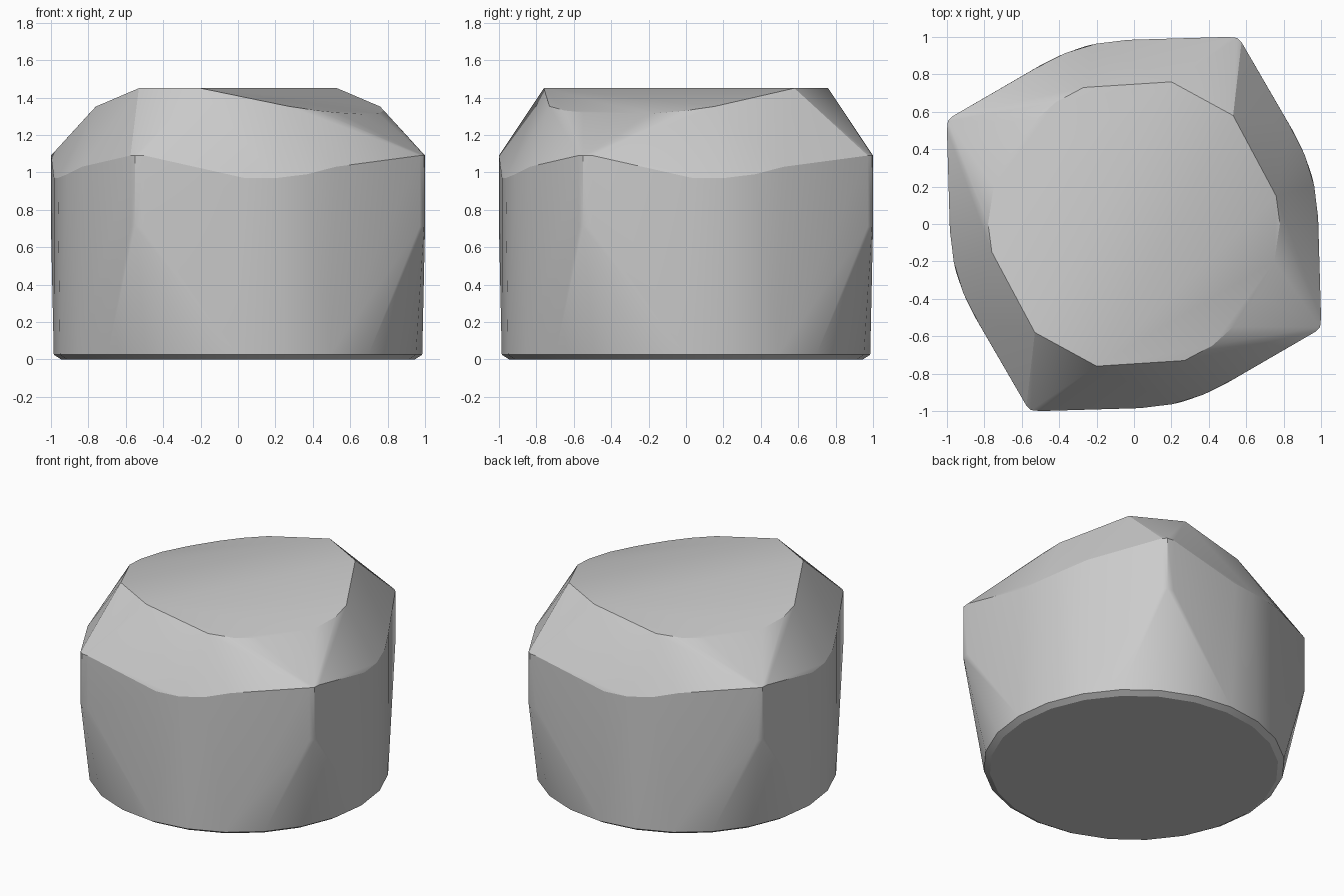
import bpy, bmesh
from math import sin, cos, radians, hypot

cube = bpy.data.objects.get("Cube")
if cube:
    bpy.data.objects.remove(cube)

stone_grey = bpy.data.materials.new("stone grey")
stone_grey.use_nodes = True
colour = (0.6, 0.6, 0.6, 1)
stone_grey.diffuse_color = colour
stone_grey.node_tree.nodes["Principled BSDF"].inputs["Base Color"].default_value = colour

TOP, RADIUS = 1.45, 0.985


def roof_height(x, y):
    """Flat crest strip that slopes gently down beyond its edge."""
    across = ((x + 0.2) * 1.33 - (y + 0.75) * 0.73) / hypot(1.33, 0.73)
    return TOP - 0.24 * max(0, across)


def quarter_turns(x, y, z):
    return [(x, y, z), (-y, x, z), (-x, -y, z), (y, -x, z)]


def half_turns(x, y, z):
    return [(x, y, z), (-x, -y, z)]


def on_circle(r, angle, z):
    a = radians(angle)
    return r * cos(a), r * sin(a), z


points = []

# Round foot with a narrow chamfer
for i in range(24):
    points.append(on_circle(0.945, i * 15, 0))
    points.append(on_circle(RADIUS, i * 15, 0.025))

# Four upright corners with small rounded edges
for x, y in ((-0.575, -0.972), (-0.55, -0.995), (-0.5, -1)):
    for z in (0.71, 1.09):
        points += quarter_turns(x, y, z)

# Curved wall shoulders between the corners
for angle, z in ((-88, 0.97), (-78, 0.97), (-68, 0.99), (-58, 1.03)):
    points += quarter_turns(*on_circle(RADIUS, angle, z))

# Crest strip and curved roof rim
rim = ((0.53, 0.58), (0.2, 0.76), (0.76, 0.15), (0.78, 0), (0.75, -0.2),
       (0.66, -0.38), (0.53, -0.55), (0.42, -0.65), (0.27, -0.73))
for x, y in rim:
    points += half_turns(x, y, roof_height(x, y) if y < 0.5 else TOP)

# Wrap the points in one solid block
bm = bmesh.new()
for p in points:
    bm.verts.new(p)
hull = bmesh.ops.convex_hull(bm, input=bm.verts)
loose = {v for v in hull["geom_interior"] + hull["geom_unused"]
         if isinstance(v, bmesh.types.BMVert)}
bmesh.ops.delete(bm, geom=list(loose), context='VERTS')
bmesh.ops.dissolve_limit(bm, angle_limit=radians(1), verts=bm.verts, edges=bm.edges)
bmesh.ops.recalc_face_normals(bm, faces=bm.faces)
mesh = bpy.data.meshes.new("stone_block")
bm.to_mesh(mesh)
bm.free()
mesh.materials.append(stone_grey)

block = bpy.data.objects.new("stone_block", mesh)
bpy.context.collection.objects.link(block)
bpy.context.view_layer.objects.active = block
block.select_set(True)
bpy.ops.object.shade_smooth_by_angle(angle=radians(20))
